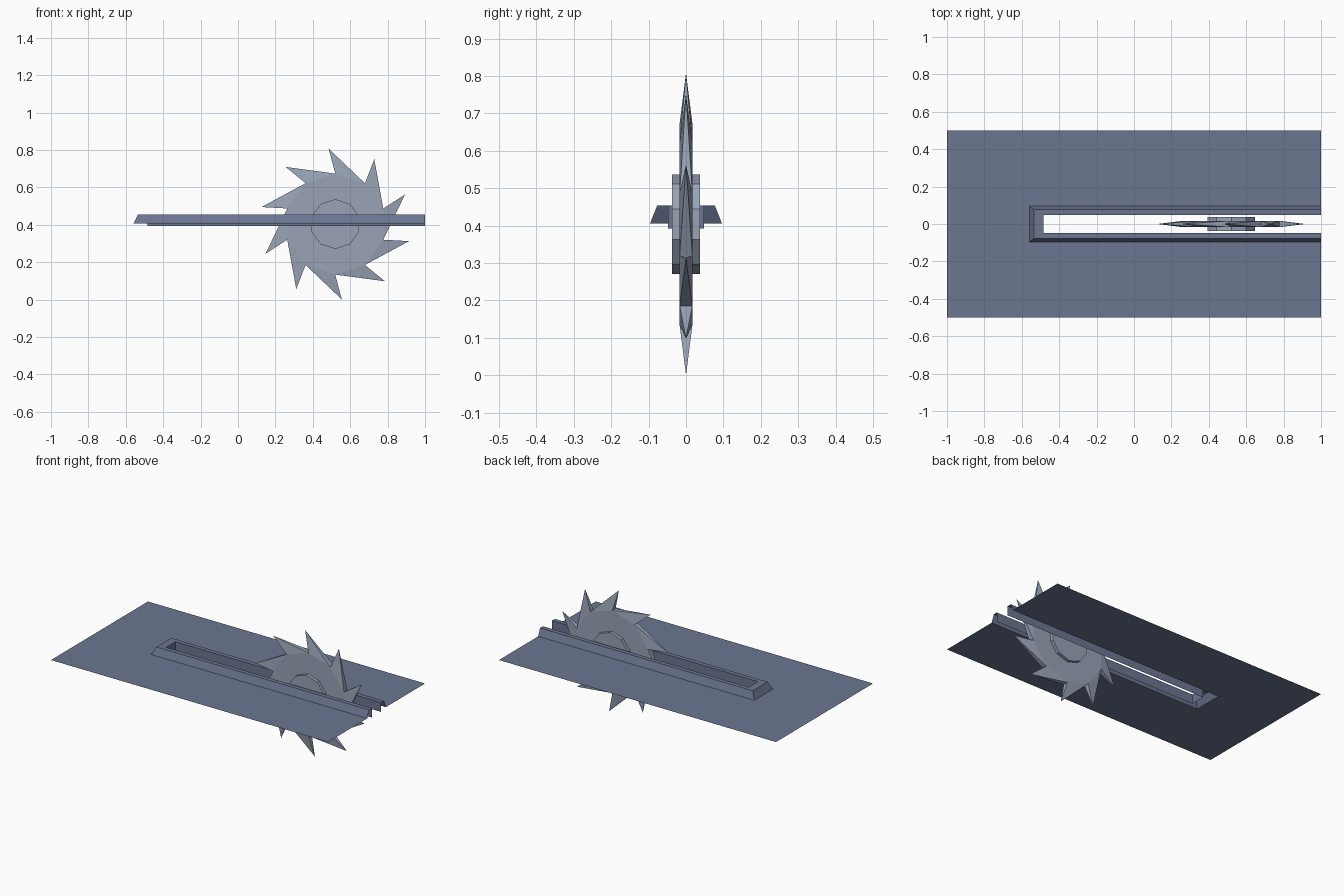
import bpy, bmesh
from math import cos, sin, radians

cube = bpy.data.objects.get("Cube")
if cube:
    bpy.data.objects.remove(cube, do_unlink=True)


def material(name, rgb):
    mat = bpy.data.materials.new(name)
    mat.use_nodes = True
    mat.diffuse_color = (*rgb, 1)
    mat.node_tree.nodes["Principled BSDF"].inputs["Base Color"].default_value = (*rgb, 1)
    return mat


def finish(bm, name, mat):
    mesh = bpy.data.meshes.new(name)
    bm.to_mesh(mesh)
    bm.free()
    mesh.materials.append(mat)
    obj = bpy.data.objects.new(name, mesh)
    bpy.context.collection.objects.link(obj)
    return obj


slate = material("slate blue", (0.15, 0.18, 0.285))
steel = material("pale steel", (0.32, 0.37, 0.47))

SIDES = 10
CENTRE_X, CENTRE_Z = 0.52, 0.404


def polar(radius, degrees, y):
    a = radians(degrees)
    return (CENTRE_X + radius * cos(a), y, CENTRE_Z + radius * sin(a))


def disc(bm, radius, half):
    """Ten-sided drum lying along y; returns its front and back rims."""
    rims = [[bm.verts.new(polar(radius, 90 - 36 * i, y)) for i in range(SIDES)]
            for y in (-half, half)]
    for rim in rims:
        bm.faces.new(rim)
    return rims


# Table sheet with a raised rail around an open-ended slot:
# sheet edge, rail foot, outer top, inner top, inner lip (end x, half width, z)
bm = bmesh.new()
loops = []
for x, w, z in [(-1, 0.5, 0.406), (-0.56, 0.096, 0.406), (-0.535, 0.077, 0.454),
                (-0.485, 0.048, 0.454), (-0.485, 0.048, 0.393)]:
    loops.append([bm.verts.new((px, py, z))
                  for px, py in ((1, -w), (x, -w), (x, w), (1, w))])
for a, b in zip(loops, loops[1:]):
    for i in range(3):
        bm.faces.new((a[i], b[i], b[i + 1], a[i + 1]))
finish(bm, "slotted_table", slate)

# Saw blade: drum whose rim faces are drawn out to leaning pointed teeth
bm = bmesh.new()
front, back = disc(bm, 0.27, 0.017)
for i in range(SIDES):
    j = (i + 1) % SIDES
    tip = bm.verts.new(polar(0.405, 95 - 36 * i, 0))
    base = (front[i], front[j], back[j], back[i])
    for k in range(4):
        bm.faces.new((base[k], base[(k + 1) % 4], tip))
bmesh.ops.recalc_face_normals(bm, faces=bm.faces)
finish(bm, "saw_blade", steel)

# Hub through the middle of the blade
bm = bmesh.new()
front, back = disc(bm, 0.133, 0.038)
for i in range(SIDES):
    j = (i + 1) % SIDES
    bm.faces.new((front[i], front[j], back[j], back[i]))
bmesh.ops.recalc_face_normals(bm, faces=bm.faces)
finish(bm, "blade_hub", steel)
